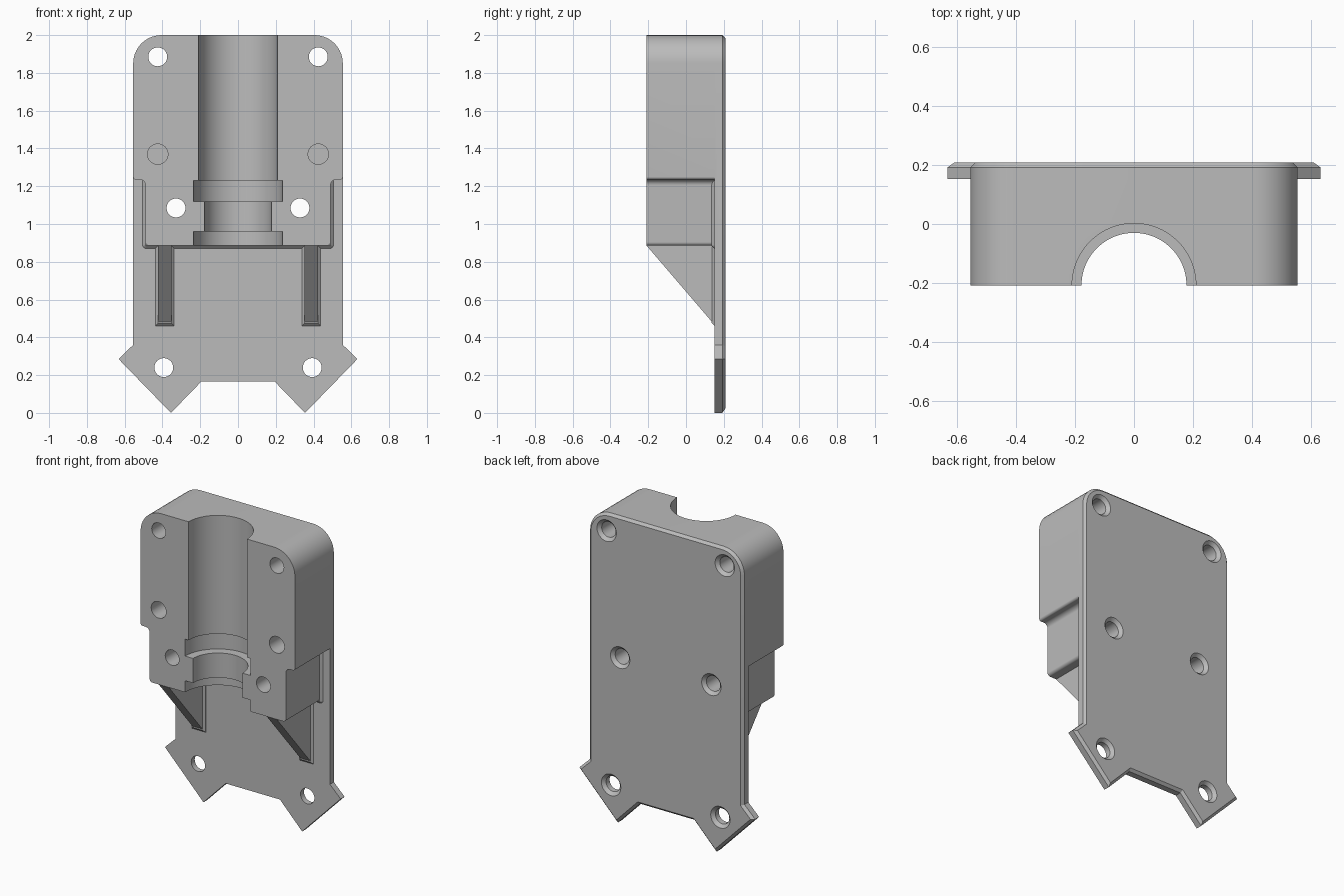
import bpy, bmesh, math
from mathutils import Matrix, Vector

if "Cube" in bpy.data.objects:
    bpy.data.objects.remove(bpy.data.objects["Cube"])

FRONT, PLATE, BACK = -0.208, 0.152, 0.208

grey = bpy.data.materials.new("matte grey")
grey.use_nodes = True
grey.diffuse_color = (0.5, 0.5, 0.5, 1)
grey.node_tree.nodes["Principled BSDF"].inputs["Base Color"].default_value = (0.5, 0.5, 0.5, 1)


def finish(name, bm):
    bmesh.ops.recalc_face_normals(bm, faces=bm.faces[:])
    mesh = bpy.data.meshes.new(name)
    bm.to_mesh(mesh)
    bm.free()
    mesh.materials.append(grey)
    obj = bpy.data.objects.new(name, mesh)
    bpy.context.scene.collection.objects.link(obj)
    return obj


def mirrored(half):
    """Close a right-hand list of (x, z, radius) corners with its mirror image."""
    return half + [(-x, z, r) for x, z, r in reversed(half)]


def rounded(corners, steps=10):
    """Turn (x, z, radius) corners into outline points with arcs."""
    pts = []
    for i, (x, z, r) in enumerate(corners):
        p = Vector((x, z))
        if r == 0:
            pts.append(p)
            continue
        u = (Vector(corners[i - 1][:2]) - p).normalized()
        v = (Vector(corners[(i + 1) % len(corners)][:2]) - p).normalized()
        half = u.angle(v) / 2
        centre = p + (u + v).normalized() * r / math.sin(half)
        reach = r / math.tan(half)
        a, b = p + u * reach - centre, p + v * reach - centre
        turn = 2 * math.atan2((a.x * b.y - a.y * b.x), a.dot(b) + r * r)
        for k in range(steps + 1):
            t = turn * k / steps
            c, s = math.cos(t), math.sin(t)
            pts.append(centre + Vector((a.x * c - a.y * s, a.x * s + a.y * c)))
    return pts


def prism(name, corners, y0, y1, chamfer=0):
    """Extrude an outline from y0 to y1, chamfering the y1 rim."""
    bm = bmesh.new()
    base = bm.faces.new([bm.verts.new((p.x, y0, p.y)) for p in rounded(corners)])
    out = bmesh.ops.extrude_face_region(bm, geom=[base], use_keep_orig=True)["geom"]
    cap = next(f for f in out if isinstance(f, bmesh.types.BMFace))
    bmesh.ops.translate(bm, verts=cap.verts[:], vec=(0, y1 - y0, 0))
    bmesh.ops.recalc_face_normals(bm, faces=bm.faces[:])
    if chamfer:
        bmesh.ops.bevel(bm, geom=cap.edges[:], offset=chamfer, segments=1,
                        affect='EDGES', profile=0.5)
    return finish(name, bm)


def lathe(name, profile, matrix, sides):
    """Revolve (radius, height) points about z and close both ends."""
    bm = bmesh.new()
    rings = []
    for r, h in profile:
        rings.append([bm.verts.new((r * math.cos(math.tau * k / sides),
                                    r * math.sin(math.tau * k / sides), h))
                      for k in range(sides)])
    for lo, hi in zip(rings, rings[1:]):
        for k in range(sides):
            n = (k + 1) % sides
            bm.faces.new((lo[k], lo[n], hi[n], hi[k]))
    bm.faces.new(rings[0])
    bm.faces.new(rings[-1])
    bm.transform(matrix)
    return finish(name, bm)


def combine(target, tool, operation):
    mod = target.modifiers.new(operation, 'BOOLEAN')
    mod.operation, mod.object, mod.solver = operation, tool, 'EXACT'
    bpy.context.view_layer.objects.active = target
    bpy.ops.object.modifier_apply(modifier=mod.name)
    bpy.data.objects.remove(tool)


# Back plate with two angled feet
body = prism("bearing_bracket", mirrored([
    (0.195, 0.165, 0), (0.355, 0.0, 0), (0.632, 0.285, 0),
    (0.555, 0.36, 0), (0.555, 2.0, 0.15)]), PLATE, BACK, 0.016)

# Stepped housing block
solids = [prism("housing", mirrored([
    (0.49, 0.885, 0.02), (0.49, 1.235, 0.03),
    (0.555, 1.235, 0.015), (0.555, 2.0, 0.15)]), PLATE, FRONT)]

# Sloped fillet around the foot of the housing
solids.append(prism("housing_fillet", mirrored([
    (0.505, 0.87, 0.02), (0.505, 1.3, 0)]), PLATE, PLATE - 0.016, 0.015))

# Triangular ribs, each with a flared foot
for side in (-1, 1):
    bm = bmesh.new()
    tri = bm.faces.new([bm.verts.new((side * 0.388 - 0.036, y, z)) for y, z in
                        ((FRONT, 0.885), (PLATE, 0.465), (PLATE, 0.93), (FRONT, 0.93))])
    out = bmesh.ops.extrude_face_region(bm, geom=[tri], use_keep_orig=True)["geom"]
    bmesh.ops.translate(bm, vec=(0.072, 0, 0),
                        verts=[v for v in out if isinstance(v, bmesh.types.BMVert)])
    solids.append(finish("rib", bm))
    a, b = side * 0.388 - 0.05, side * 0.388 + 0.05
    solids.append(prism("rib_fillet", [(a, 0.46, 0), (b, 0.46, 0), (b, 0.92, 0), (a, 0.92, 0)],
                        PLATE, PLATE - 0.016, 0.015))
for solid in solids:
    combine(body, solid, 'UNION')

# Half-round bore with two bearing grooves and a neck
cutters = [lathe("bore", [
    (0.235, 0.8), (0.235, 0.96), (0.178, 0.96), (0.178, 1.12),
    (0.235, 1.12), (0.235, 1.23), (0.21, 1.23), (0.21, 2.1)],
    Matrix.Translation((0, FRONT, 0)), 80)]

# Screw holes: through ones are countersunk at the back, one pair is blind
through = [(0.05, -0.3), (0.05, BACK - 0.02), (0.072, BACK + 0.002), (0.072, 0.3)]
blind = [(0.054, -0.3), (0.054, 0.04)]
along_y = Matrix.Rotation(-math.pi / 2, 4, 'X')
for x, z, profile in ((0.425, 1.885, through), (0.425, 1.37, blind),
                      (0.328, 1.085, through), (0.393, 0.24, through)):
    for side in (-1, 1):
        place = Matrix.Translation((side * x, 0, z)) @ along_y
        cutters.append(lathe("screw_hole", profile, place, 32))
for cutter in cutters:
    combine(body, cutter, 'DIFFERENCE')

# Smooth the curved walls, keep the machined edges crisp
bpy.ops.object.select_all(action='DESELECT')
body.select_set(True)
bpy.context.view_layer.objects.active = body
bpy.ops.object.shade_smooth_by_angle(angle=math.radians(30))
